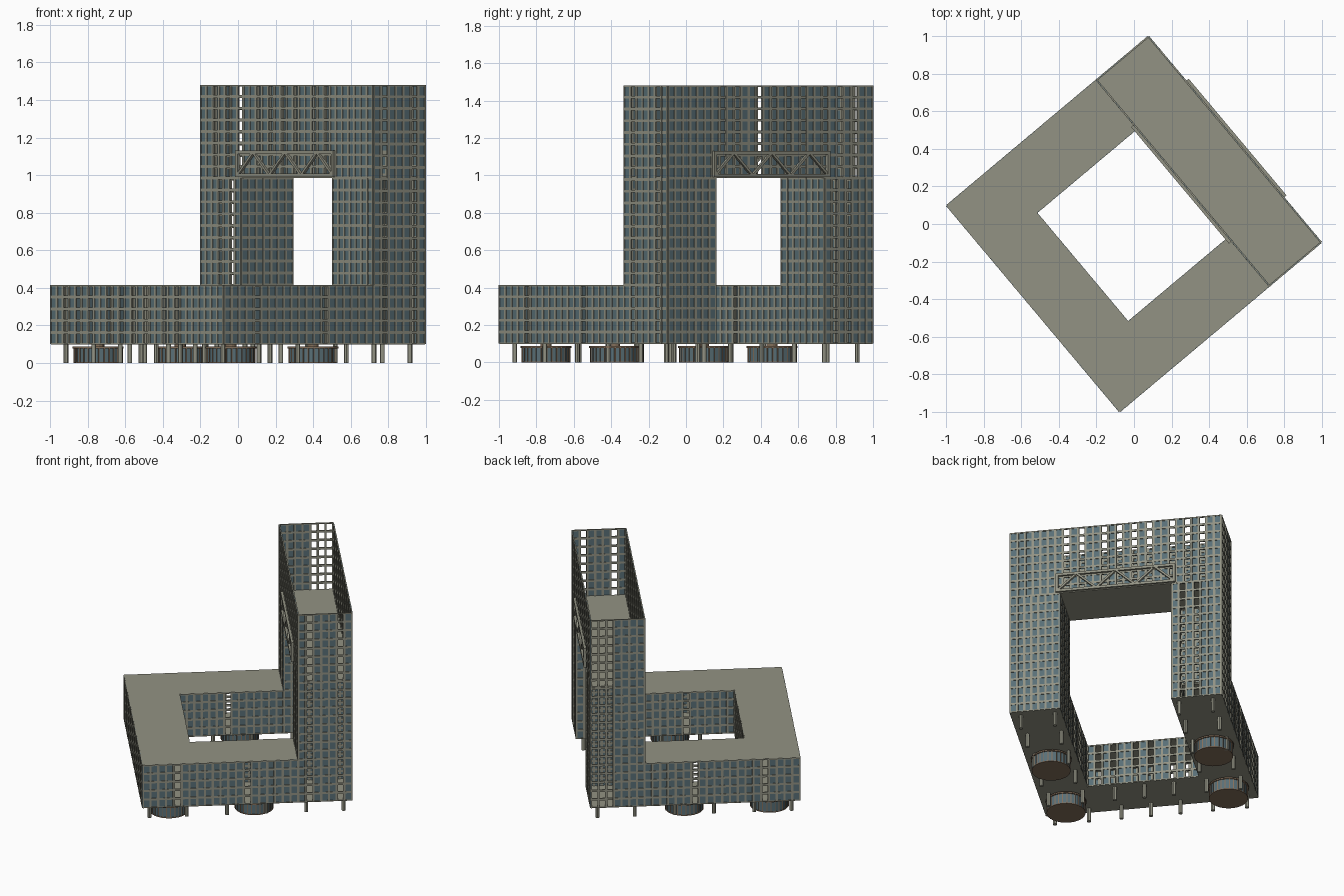
import bpy, bmesh, math
from mathutils import Matrix, Vector

if "Cube" in bpy.data.objects:
    bpy.data.objects.remove(bpy.data.objects["Cube"], do_unlink=True)

TURN = math.radians(40)      # plan rotation of the whole block
U, V = 0.70, 0.715           # outer half sizes
IN, TW, CV = -0.36, 0.34, 0.38   # courtyard edge, tower edge, courtyard half width
Z0, ZL, ZB, ZT = 0.10, 0.414, 0.985, 1.48   # underside, low roof, beam, top


def material(name, rgb):
    m = bpy.data.materials.new(name)
    m.use_nodes = True
    m.diffuse_color = (*rgb, 1)
    m.node_tree.nodes["Principled BSDF"].inputs["Base Color"].default_value = (*rgb, 1)
    return m


STONE = material("khaki stone", (0.29, 0.29, 0.23))
GLASS = material("blue grey glass", (0.10, 0.16, 0.185))
BROWN = material("brown metal", (0.23, 0.16, 0.105))


def box(bm, lo, hi, mat=0):
    lo, hi = Vector(lo), Vector(hi)
    size = hi - lo
    mtx = Matrix.Translation((lo + hi) / 2) @ Matrix.Diagonal((*size, 1))
    verts = bmesh.ops.create_cube(bm, size=1, matrix=mtx)["verts"]
    for f in {f for v in verts for f in v.link_faces}:
        f.material_index = mat


def finish(name, bm, mats):
    me = bpy.data.meshes.new(name)
    bm.to_mesh(me)
    bm.free()
    for m in mats:
        me.materials.append(m)
    ob = bpy.data.objects.new(name, me)
    bpy.context.collection.objects.link(ob)
    ob.rotation_euler.z = TURN
    return ob


def facade(name, axis, at, a0, a1, z0, z1, open_cols=()):
    """Grid of bars with glass panes; axis 'u' or 'v' is the running direction."""
    bm = bmesh.new()
    cols = max(1, round((a1 - a0) / 0.051))
    rows = max(1, round((z1 - z0) / 0.0627))
    bar, deep = 0.0075, 0.005

    def put(p0, p1, q0, q1, d, mat):
        if axis == 'u':
            box(bm, (p0, at - d, q0), (p1, at + d, q1), mat)
        else:
            box(bm, (at - d, p0, q0), (at + d, p1, q1), mat)

    dw, dh = (a1 - a0) / cols, (z1 - z0) / rows
    for i in range(cols + 1):
        a = a0 + i * dw
        put(max(a - bar, a0), min(a + bar, a1), z0, z1, deep, 0)
        if i < cols and i not in open_cols:
            put(a, a + dw, z0, z1, 0.001, 1)
    for j in range(rows + 1):
        z = z0 + j * dh
        put(a0, a1, max(z - bar, z0), min(z + bar, z1), deep * 0.9, 0)
    return finish(name, bm, [STONE, GLASS])


# Tower: long faces with a portal, both sides
GAPS = {7, 9, 12, 14, 16, 18, 21, 23, 25}
for label, at, base in (("outer", U, Z0), ("inner", TW, ZL)):
    facade(f"tower_{label}_beam_wall", 'v', at, -V, V, ZB, ZT, GAPS)
    facade(f"tower_{label}_leg_wall_a", 'v', at, -V, -CV, base, ZB)
    facade(f"tower_{label}_leg_wall_b", 'v', at, CV, V, base, ZB, {1, 3})

# Tower ends, portal sides, low wing outer and courtyard walls
for label, s, gaps in (("a", -1, {1, 5}), ("b", 1, {4, 5, 6})):
    facade(f"tower_end_{label}", 'u', s * V, TW, U, Z0, ZT, gaps)
    facade(f"portal_side_{label}", 'u', s * CV, TW, U, Z0, ZB)
    facade(f"wing_outer_wall_{label}", 'u', s * V, -U, TW, Z0, ZL, {4, 13})
    facade(f"wing_court_wall_{label}", 'u', s * CV, IN, TW, Z0, ZL, {6})
facade("low_outer_wall", 'v', -U, -V, V, Z0, ZL, GAPS)
facade("low_court_wall", 'v', IN, -CV, CV, Z0, ZL, {1, 3, 6, 8, 11, 13})


# Slabs: U-shaped roof and underside, tower deck
def u_slab(name, end, z, t):
    bm = bmesh.new()
    box(bm, (-U, -V, z), (IN, V, z + t))
    for s in (-1, 1):
        y0, y1 = sorted((s * CV, s * V))
        box(bm, (IN, y0, z), (end, y1, z + t))
    finish(name, bm, [STONE])


u_slab("low_roof", TW, ZL - 0.008, 0.009)
u_slab("underside_slab", U, Z0 - 0.001, 0.008)
bm = bmesh.new()
box(bm, (TW, -V, ZB), (U, V, ZB + 0.008))
finish("tower_deck", bm, [STONE])

# Trusses over the portal
def truss(name, u):
    bm = bmesh.new()
    half, z0, z1, w, d = 0.405, 0.99, 1.13, 0.009, 0.011
    for z in (z0 + w, z1 - w):
        box(bm, (u - d, -half, z - w), (u + d, half, z + w))
    for y in (-half + w, half - w):
        box(bm, (u - d, y - w, z0), (u + d, y + w, z1))
    n = 6
    step = 2 * (half - w) / n
    for i in range(n):
        ends = (z0 + w, z1 - w) if i % 2 == 0 else (z1 - w, z0 + w)
        a = Vector((u, -half + w + i * step, ends[0]))
        b = Vector((u, a.y + step, ends[1]))
        v = b - a
        mtx = (Matrix.Translation((a + b) / 2)
               @ Matrix.Rotation(math.atan2(v.z, v.y), 4, 'X')
               @ Matrix.Diagonal((d * 1.6, v.length, w * 1.5, 1)))
        bmesh.ops.create_cube(bm, size=1, matrix=mtx)
    finish(name, bm, [STONE])


truss("outer_truss", U + 0.009)
truss("inner_truss", TW - 0.009)


# Round entrance drums under the wings
def cylinder(bm, x, y, r, z0, z1, sides, mat=0):
    mtx = Matrix.Translation((x, y, (z0 + z1) / 2))
    verts = bmesh.ops.create_cone(bm, cap_ends=True, segments=sides, radius1=r,
                                  radius2=r, depth=z1 - z0, matrix=mtx)["verts"]
    for f in {f for v in verts for f in v.link_faces}:
        f.material_index = mat if abs(f.normal.z) < 0.5 else 0


def drum(name, x, y):
    bm = bmesh.new()
    r, sides = 0.127, 28
    cylinder(bm, x, y, r, 0, 0.08, sides, 1)
    cylinder(bm, x, y, r + 0.009, 0.078, 0.088, sides)
    cylinder(bm, x, y, r + 0.003, 0, 0.006, sides)
    cylinder(bm, x, y, 0.03, 0.088, Z0, 12)
    for i in range(sides):
        a = math.tau * i / sides
        mx, my = x + r * math.cos(a), y + r * math.sin(a)
        box(bm, (mx - 0.003, my - 0.003, 0), (mx + 0.003, my + 0.003, 0.08))
    finish(name, bm, [BROWN, GLASS])


for i, u in enumerate((-0.51, 0.06)):
    for side, s in (("a", -1), ("b", 1)):
        drum(f"drum_{side}_{i + 1}", u, s * 0.55)

# Support columns
spots = [(u, s * v) for u in (-0.65, -0.40, -0.13, 0.13, 0.40, 0.65)
         for v in (0.42, 0.65) for s in (-1, 1)]
spots += [(u, v) for u in (-0.65, -0.40) for v in (-0.2, 0, 0.2)]
bm = bmesh.new()
for u, v in spots:
    cylinder(bm, u, v, 0.013, 0, Z0, 12)
columns = finish("support_columns", bm, [STONE])
bpy.context.view_layer.objects.active = columns
columns.select_set(True)
bpy.ops.object.shade_smooth_by_angle()
